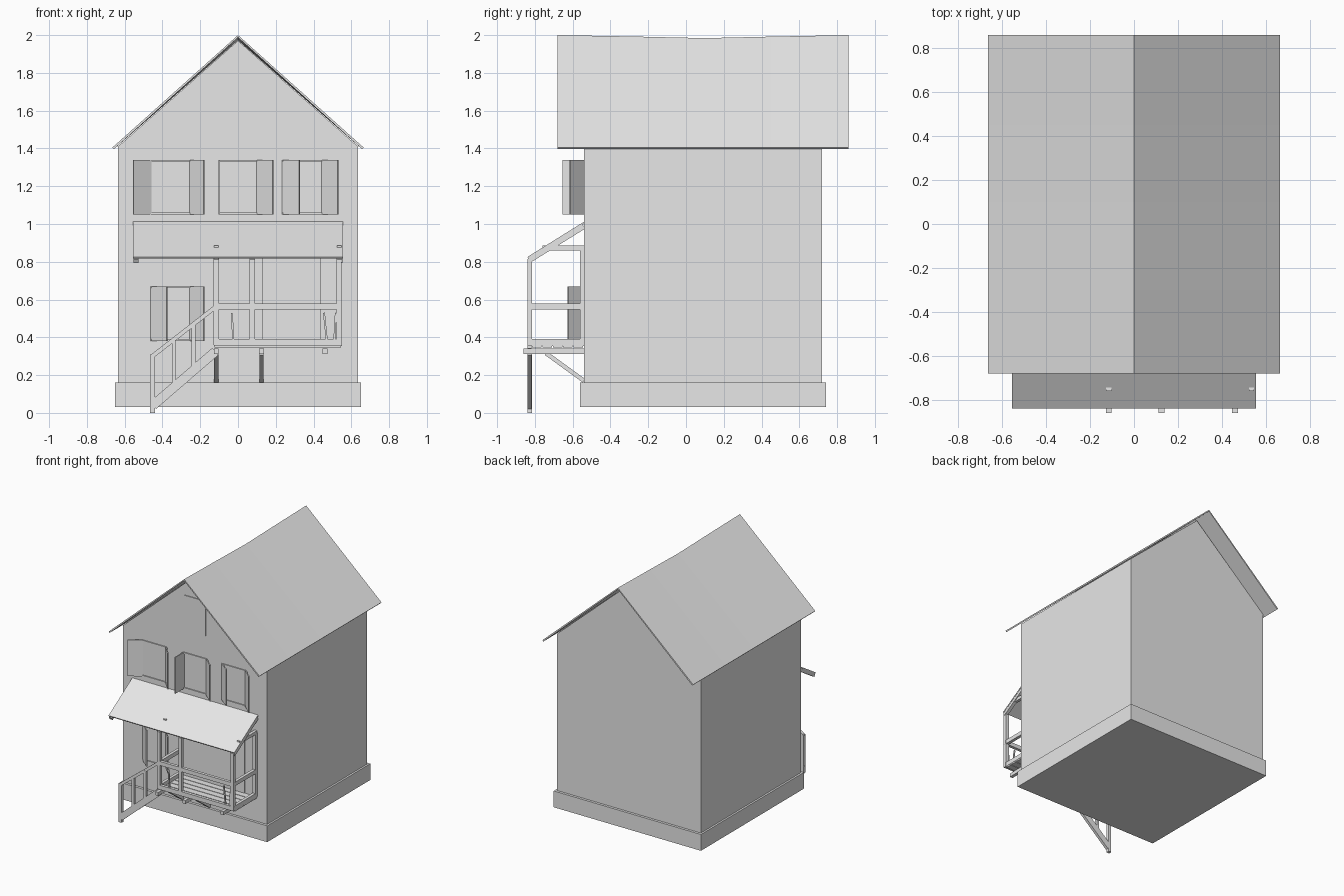
import bpy, bmesh, math
from mathutils import Vector

if "Cube" in bpy.data.objects:
    bpy.data.objects.remove(bpy.data.objects["Cube"])

GREY = (0.8, 0.8, 0.8, 1)
mat = bpy.data.materials.new("plain_grey")
mat.use_nodes = True
mat.diffuse_color = GREY
mat.node_tree.nodes["Principled BSDF"].inputs["Base Color"].default_value = GREY


def finish(name, bm):
    mesh = bpy.data.meshes.new(name)
    bm.to_mesh(mesh)
    bm.free()
    mesh.materials.append(mat)
    ob = bpy.data.objects.new(name, mesh)
    bpy.context.collection.objects.link(ob)
    return ob


def box(name, x, y, z):
    """Box from its range along each axis."""
    bm = bmesh.new()
    bmesh.ops.create_cube(bm, size=1)
    for v in bm.verts:
        v.co = [lo + (c + 0.5) * (hi - lo) for c, (lo, hi) in zip(v.co, (x, y, z))]
    return finish(name, bm)


def bar(name, start, end, width, depth):
    """Square-cut timber between two points."""
    a, b = Vector(start), Vector(end)
    bm = bmesh.new()
    bmesh.ops.create_cube(bm, size=1)
    bmesh.ops.scale(bm, vec=(width, depth, (b - a).length), verts=bm.verts)
    ob = finish(name, bm)
    ob.rotation_euler = (b - a).to_track_quat('Z', 'Y').to_euler()
    ob.location = (a + b) / 2
    return ob


def sheet(name, rows, thickness):
    """Thin skin over rows of points, thickened downwards."""
    bm = bmesh.new()
    grid = [[bm.verts.new(p) for p in row] for row in rows]
    for r0, r1 in zip(grid, grid[1:]):
        for j in range(len(r0) - 1):
            bm.faces.new((r0[j], r0[j + 1], r1[j + 1], r1[j]))
    ob = finish(name, bm)
    mod = ob.modifiers.new("thickness", 'SOLIDIFY')
    mod.thickness = thickness
    mod.offset = -1
    return ob


FRONT = -0.54   # front wall plane
PORCH = -0.84   # porch front plane

# Foundation and gabled body
box("foundation", (-0.65, 0.65), (-0.56, 0.74), (0.03, 0.16))
bm = bmesh.new()
outline = [(-0.635, 0.16), (0.635, 0.16), (0.635, 1.41), (0, 1.97), (-0.635, 1.41)]
face = bm.faces.new([bm.verts.new((x, FRONT, z)) for x, z in outline])
ext = bmesh.ops.extrude_face_region(bm, geom=[face])
moved = [g for g in ext["geom"] if isinstance(g, bmesh.types.BMVert)]
bmesh.ops.translate(bm, vec=(0, 0.72 - FRONT, 0), verts=moved)
bmesh.ops.recalc_face_normals(bm, faces=bm.faces)
finish("house_body", bm)

# Roof with a slightly sagging ridge
ridge = [(-0.68, 2.0), (-0.3, 1.993), (0.1, 1.984), (0.45, 1.992), (0.86, 2.0)]
sheet("roof", [[(-0.665, y, 1.405), (0, y, z), (0.665, y, 1.405)] for y, z in ridge], 0.012)


# Windows: thin head and sill, with hinged shutters
def shutter(name, hinge, reach, z0, z1):
    width = 0.113
    out = math.sqrt(max(width ** 2 - reach ** 2, 0))
    ob = box(name, (0, width), (-0.004, 0.004), (z0, z1))
    ob.rotation_euler.z = math.atan2(-out, reach)
    ob.location = (hinge, FRONT, 0)


windows = [
    ("upper_right", -0.46, -0.255, -0.095, 0.075, 1.05, 1.34),
    ("upper_middle", -0.1, 0.1, 0, 0.085, 1.05, 1.34),
    ("upper_left", 0.235, 0.446, 0.09, 0.084, 1.05, 1.34),
    ("lower_right", -0.46, -0.255, 0.085, 0.075, 0.38, 0.67),
]
for name, x0, x1, reach0, reach1, z0, z1 in windows:
    for part, z in (("sill", z0), ("head", z1 - 0.01)):
        box(f"{name}_window_{part}", (x0, x1), (FRONT - 0.008, FRONT), (z, z + 0.01))
    shutter(name + "_shutter_a", x0, reach0, z0, z1)
    shutter(name + "_shutter_b", x1, reach1, z0, z1)

# Attic window trim
box("attic_trim_top", (-0.09, 0.095), (FRONT - 0.006, FRONT), (1.79, 1.797))
box("attic_trim_side", (0.09, 0.097), (FRONT - 0.006, FRONT), (1.52, 1.797))

# Door
box("door", (0.13, 0.44), (FRONT - 0.008, FRONT), (0.36, 0.82))

# Porch awning on rafters
sheet("porch_awning", [[(-0.555, PORCH, 0.825), (0.555, PORCH, 0.825)],
                       [(-0.555, FRONT, 1.012), (0.555, FRONT, 1.012)]], 0.01)
for x in (-0.54, -0.115, 0.075, 0.54):
    bar("awning_rafter", (x, PORCH + 0.006, 0.803), (x, FRONT, 0.986), 0.026, 0.024)
for x in (-0.115, 0.535):
    box("awning_tie", (x - 0.012, x + 0.012), (-0.76, FRONT), (0.86, 0.885))

# Porch posts, deck frame and railings
for x in (-0.115, 0.075, 0.535):
    box("porch_post", (x - 0.014, x + 0.014), (PORCH, -0.814), (0.36, 0.815))
for x in (-0.115, 0.535):
    box("wall_post", (x - 0.014, x + 0.014), (-0.562, FRONT), (0.36, 0.87))
for part, z0, z1 in (("deck_rim", 0.355, 0.39), ("hand_rail", 0.548, 0.58)):
    box("front_" + part, (-0.128, 0.55), (PORCH, -0.816), (z0, z1))
    for x in (-0.115, 0.535):
        box("side_" + part, (x - 0.012, x + 0.012), (-0.816, FRONT), (z0, z1))

# Deck planks
for i in range(5):
    y = -0.815 + i * 0.055
    box("deck_plank", (-0.125, 0.545), (y, y + 0.05), (0.345, 0.36))

# Joists and diagonal braces under the deck
for x in (-0.115, 0.125, 0.46):
    box("deck_joist", (x - 0.013, x + 0.013), (-0.86, FRONT), (0.312, 0.34))
for x in (-0.115, 0.125):
    bar("deck_brace", (x, -0.74, 0.315), (x, FRONT, 0.17), 0.022, 0.022)

# Stair railing running down to the ground
y = -0.828
box("newel_post", (-0.465, -0.44), (PORCH, -0.815), (0, 0.31))
bar("stair_stringer", (-0.45, y, 0.04), (-0.12, y, 0.325), 0.022, 0.05)
bar("stair_rail", (-0.46, y, 0.295), (-0.12, y, 0.56), 0.022, 0.022)
for x, z in ((-0.34, 0.14), (-0.235, 0.23)):
    box("stair_post", (x - 0.01, x + 0.01), (PORCH, -0.818), (z, z + 0.24))

# Broken balusters
for x, lean in ((-0.025, -0.008), (0.47, -0.015), (0.51, 0.008)):
    bar("broken_baluster", (x, y, 0.385), (x + lean, y, 0.53), 0.01, 0.01)
